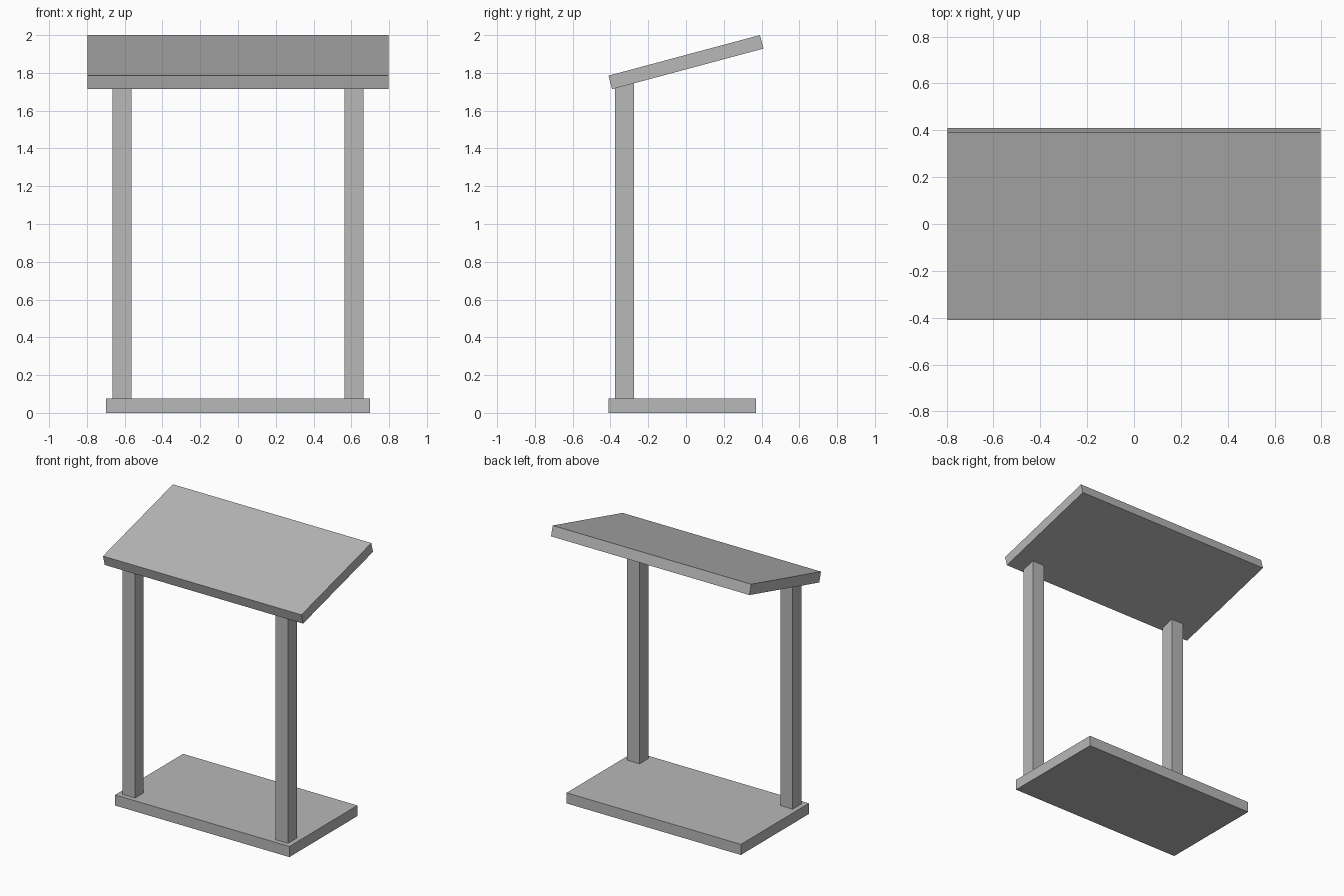
import bpy
from math import radians

cube = bpy.data.objects.get("Cube")
if cube:
    bpy.data.objects.remove(cube, do_unlink=True)

# One plain grey for every part
GREY = (0.48, 0.48, 0.48, 1.0)
grey = bpy.data.materials.new("plain grey")
grey.use_nodes = True
grey.diffuse_color = GREY
grey.node_tree.nodes["Principled BSDF"].inputs["Base Color"].default_value = GREY


def box(name, size, centre, tilt=0.0):
    """Flat-sided box, optionally tilted about the x axis."""
    bpy.ops.mesh.primitive_cube_add(size=1, location=centre)
    part = bpy.context.object
    part.name = part.data.name = name
    part.scale = size
    bpy.ops.object.transform_apply(location=False, rotation=False, scale=True)
    part.rotation_euler.x = radians(tilt)
    part.data.materials.append(grey)
    return part


BASE_HEIGHT = 0.077
POST_TOP = 1.75

# Floor slab
box("base", (1.4, 0.78, BASE_HEIGHT), (0, -0.02, BASE_HEIGHT / 2))

# Two square posts along the front edge, let into the sloping top
post_height = POST_TOP - BASE_HEIGHT
for side, x in (("left", 0.615), ("right", -0.615)):
    box(side + "_post", (0.1, 0.1, post_height),
        (x, -0.325, BASE_HEIGHT + post_height / 2))

# Sloping top panel, low at the front
box("sloping_top", (1.594, 0.83, 0.074), (0, 0, 1.857), tilt=15)
